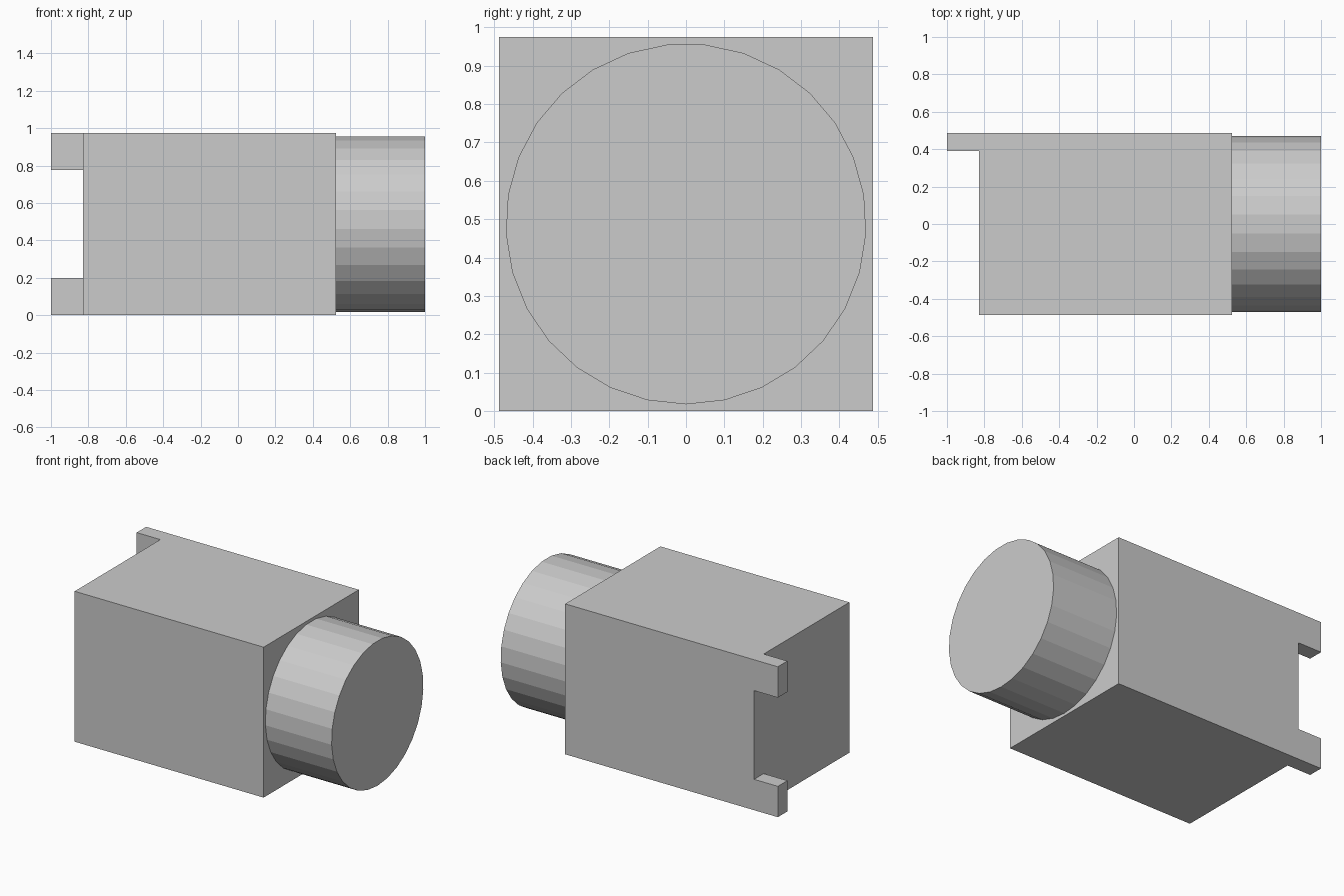
import bpy, bmesh
from math import sin, cos, tau
from mathutils import Matrix, Vector

if "Cube" in bpy.data.objects:
    bpy.data.objects.remove(bpy.data.objects["Cube"])

H = 0.975            # height and width of the square body
W = H / 2            # half width
X0, X1 = -0.83, 0.525


def add_object(name, bm):
    bmesh.ops.recalc_face_normals(bm, faces=bm.faces[:])
    mesh = bpy.data.meshes.new(name)
    bm.to_mesh(mesh)
    bm.free()
    obj = bpy.data.objects.new(name, mesh)
    bpy.context.collection.objects.link(obj)
    return obj


# Square body with two tabs pulled out of its left end, flush with the back
bm = bmesh.new()
size = Matrix.Diagonal((X1 - X0, H, H, 1))
bmesh.ops.create_cube(bm, size=1, matrix=Matrix.Translation(((X0 + X1) / 2, 0, W)) @ size)
for co, no in (((0, 0.39, 0), (0, 1, 0)), ((0, 0, 0.2), (0, 0, 1)), ((0, 0, H - 0.2), (0, 0, 1))):
    bmesh.ops.bisect_plane(bm, geom=bm.verts[:] + bm.edges[:] + bm.faces[:],
                           plane_co=co, plane_no=no)
bm.normal_update()
tab_ends = []
for f in bm.faces:
    c = f.calc_center_median()
    if f.normal.x < -0.9 and c.y > 0.39 and abs(c.z - W) > 0.3:
        tab_ends.append(f)
for f in bmesh.ops.extrude_discrete_faces(bm, faces=tab_ends)["faces"]:
    bmesh.ops.translate(bm, verts=f.verts[:], vec=(-1 - X0, 0, 0))
bmesh.ops.dissolve_limit(bm, angle_limit=0.01, verts=bm.verts[:], edges=bm.edges[:])
add_object("body_with_tabs", bm)

# Round boss on the right end, 29 flat sides with a corner at the bottom
SIDES, R = 29, 0.47
bm = bmesh.new()
ring = [bm.verts.new((X1, R * sin(tau * i / SIDES), W - R * cos(tau * i / SIDES)))
        for i in range(SIDES)]
base = bm.faces.new(ring)
ext = bmesh.ops.extrude_face_region(bm, geom=[base], use_keep_orig=True)
bmesh.ops.translate(bm, vec=Vector((1 - X1, 0, 0)),
                    verts=[g for g in ext["geom"] if isinstance(g, bmesh.types.BMVert)])
add_object("round_boss", bm)
